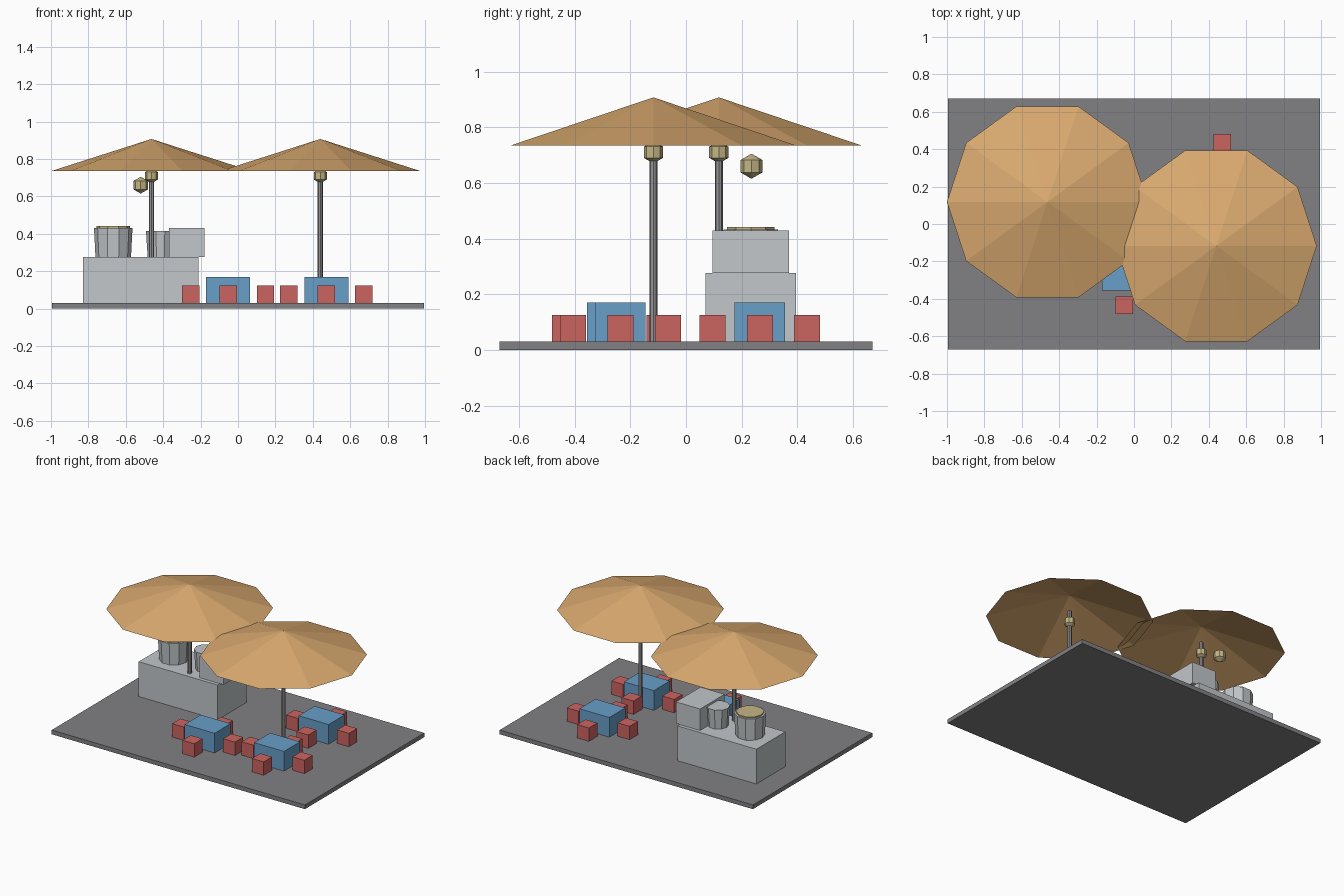
import bpy
import math

cube = bpy.data.objects.get("Cube")
if cube:
    bpy.data.objects.remove(cube, do_unlink=True)


def material(name, r, g, b):
    m = bpy.data.materials.new(name)
    m.use_nodes = True
    m.diffuse_color = (r, g, b, 1)
    m.node_tree.nodes["Principled BSDF"].inputs["Base Color"].default_value = (r, g, b, 1)
    return m


paving = material("paving grey", 0.22, 0.22, 0.23)
stone = material("light grey", 0.54, 0.57, 0.59)
metal = material("pole grey", 0.30, 0.30, 0.31)
canvas = material("canvas tan", 0.70, 0.40, 0.16)
cream = material("pale straw", 0.56, 0.47, 0.24)
red = material("seat red", 0.60, 0.127, 0.117)
blue = material("table blue", 0.138, 0.342, 0.578)


def finish(name, mat):
    ob = bpy.context.object
    ob.name = name
    ob.data.materials.append(mat)
    return ob


def box(name, mat, x, y, z, sx, sy, sz):
    """Box centred on x, y with its underside at z."""
    bpy.ops.mesh.primitive_cube_add(size=1, location=(x, y, z + sz / 2))
    bpy.context.object.scale = (sx, sy, sz)
    return finish(name, mat)


def tapered(name, mat, x, y, z, height, low, high, sides, fill='NGON'):
    """Tapered prism with a corner pointing along x."""
    bpy.ops.mesh.primitive_cone_add(vertices=sides, radius1=low, radius2=high, depth=height,
                                    end_fill_type=fill, location=(x, y, z + height / 2),
                                    rotation=(0, 0, math.pi / 2))
    return finish(name, mat)


def lantern(name, x, y, z, r):
    """Eight-sided double cone."""
    bpy.ops.mesh.primitive_uv_sphere_add(segments=8, ring_count=2, radius=r, location=(x, y, z))
    return finish(name, cream)


FLOOR = 0.03
box("floor", paving, 0.0, 0, 0, 1.99, 1.34, FLOOR)

# Parasols: open canopy, pole and lantern
for side, x, y in (("right", -0.463, 0.118), ("left", 0.44, -0.117)):
    tapered(side + "_canopy", canvas, x, y, 0.735, 0.172, 0.537, 0, 10, 'NOTHING')
    tapered(side + "_pole", metal, x, y, FLOOR, 0.76, 0.014, 0.014, 8)
    lantern(side + "_pole_lantern", x, y, 0.71, 0.04)
lantern("hanging_lantern", -0.52, 0.235, 0.66, 0.045)

# Serving counter with its vessels
TOP = 0.277
box("counter", stone, -0.52, 0.233, FLOOR, 0.62, 0.325, TOP - FLOOR)
box("counter_cabinet", stone, -0.275, 0.233, TOP, 0.19, 0.275, 0.153)
tapered("large_barrel", stone, -0.667, 0.233, TOP, 0.155, 0.095, 0.103, 10)
tapered("barrel_contents", cream, -0.667, 0.233, 0.43, 0.011, 0.09, 0.09, 10)
tapered("small_barrel", stone, -0.415, 0.233, TOP, 0.138, 0.068, 0.077, 10)

# Tables, each with four seats
tables = (("front_right", -0.053, -0.265), ("front_left", 0.472, -0.235), ("back_left", 0.472, 0.265))
seats = (("right", -0.2, 0), ("left", 0.2, 0), ("front", 0, -0.17), ("back", 0, 0.17))
for spot, x, y in tables:
    box(spot + "_table", blue, x, y, FLOOR, 0.235, 0.18, 0.14)
    for side, dx, dy in seats:
        box(f"{spot}_table_{side}_seat", red, x + dx, y + dy, FLOOR, 0.093, 0.093, 0.095)
